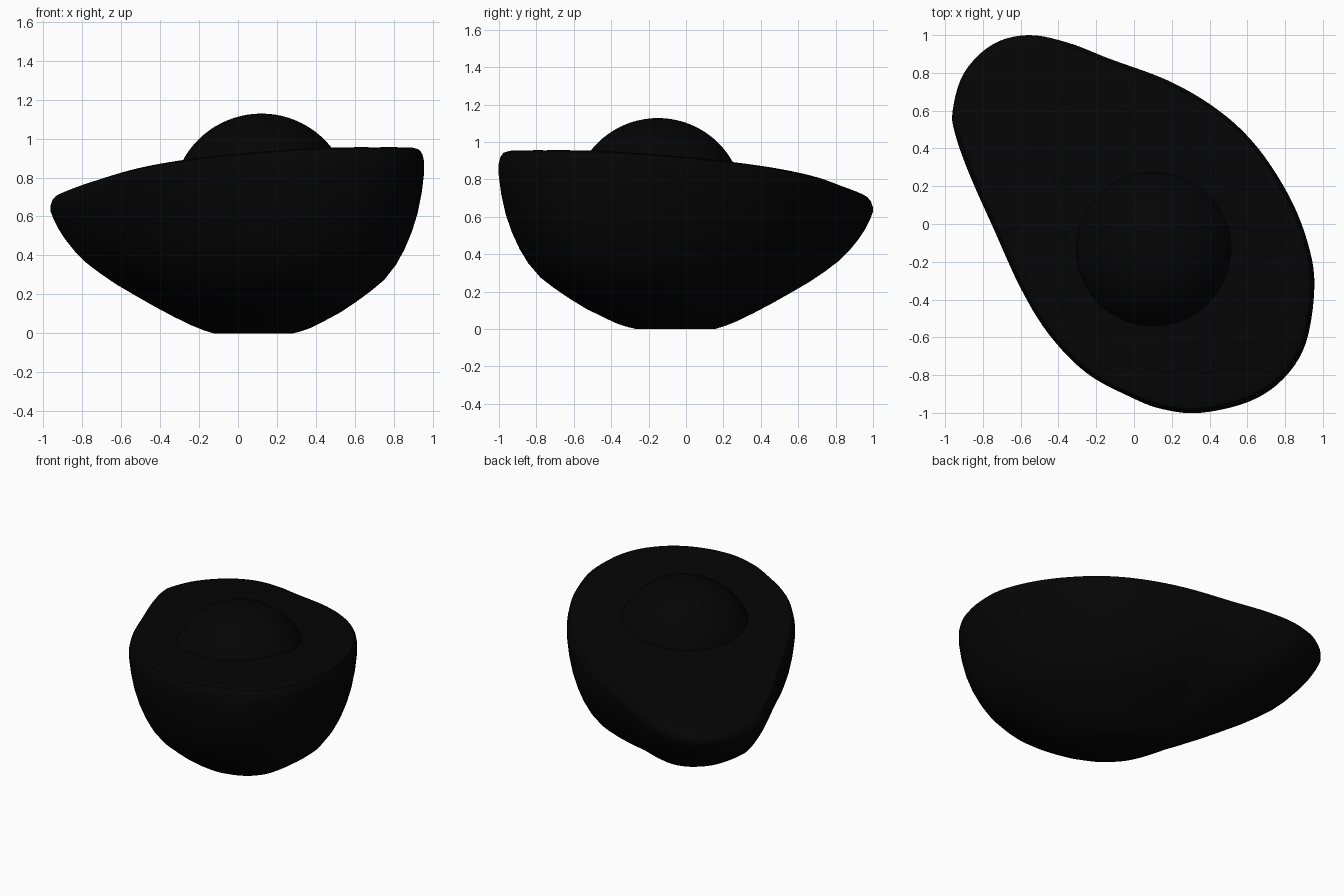
import bpy
import bmesh
from mathutils import Vector, noise

cube = bpy.data.objects.get("Cube")
if cube:
    bpy.data.objects.remove(cube, do_unlink=True)


def make_material(name, colour):
    mat = bpy.data.materials.new(name)
    mat.use_nodes = True
    mat.diffuse_color = colour
    shader = mat.node_tree.nodes["Principled BSDF"]
    shader.inputs["Base Color"].default_value = colour
    shader.inputs["Roughness"].default_value = 0.9
    return mat


near_black = make_material("near black", (0.0014, 0.0014, 0.0014, 1))


def add_object(name, bm):
    """Turn a bmesh into a smooth-shaded object."""
    mesh = bpy.data.meshes.new(name)
    bm.to_mesh(mesh)
    bm.free()
    mesh.materials.append(near_black)
    obj = bpy.data.objects.new(name, mesh)
    bpy.context.collection.objects.link(obj)
    bpy.ops.object.select_all(action="DESELECT")
    obj.select_set(True)
    bpy.context.view_layer.objects.active = obj
    bpy.ops.object.shade_smooth_by_angle()


def smooth_loop(points, steps):
    """Closed Catmull-Rom curve through the given points."""
    result = []
    count = len(points)
    for i in range(count):
        a, b, c, d = (points[(i + k) % count] for k in (-1, 0, 1, 2))
        for step in range(steps):
            t = step / steps
            result.append(b + (c - a) * t / 2
                          + (a - 2.5 * b + 2 * c - d / 2) * t * t
                          + (1.5 * (b - c) + (d - a) / 2) * t ** 3)
    return result


def cut_height(point):
    """Height of the cut face, which slopes down to the narrow end."""
    along = (point.x - point.y) / 2 ** 0.5
    return min(0.855 + 0.12 * along - 0.02 * along ** 2, 0.955)


# Pear-shaped outline of the half fruit, seen from above
outline = [Vector(p) for p in (
    (-.96, .6), (-.9, .8), (-.75, .95), (-.56, 1), (-.35, .96), (-.13, .875),
    (.19, .755), (.45, .6), (.65, .41), (.82, .15), (.92, -.1), (.955, -.33),
    (.91, -.63), (.79, -.82), (.61, -.94), (.35, -1), (.15, -.98), (-.01, -.92),
    (-.25, -.79), (-.45, -.585), (-.6, -.34), (-.75, -.01), (-.87, .26), (-.945, .47))]
loop = smooth_loop(outline, 5)
centre = Vector((0.1, -0.07))
narrow_way = Vector((-1, 1)).normalized()

# Skin section from base to rim: outline scale, then the share of the height
# at the wide end and at the narrow end
skin_section = [
    (.21, 0, 0), (.26, .012, .02), (.32, .032, .052), (.4, .07, .105),
    (.5, .12, .18), (.59, .175, .255), (.68, .235, .335), (.76, .295, .42),
    (.83, .375, .505), (.88, .455, .585), (.925, .55, .675), (.96, .65, .76),
    (.985, .76, .84), (1, .87, .9), (1, .93, .93), (.99, .97, .97),
    (.975, .992, .992), (.95, 1, 1)]

# Skin with a rounded rim, open in the middle of the cut face
bm = bmesh.new()
rings = []
for scale, wide, narrow in skin_section:
    ring = []
    for point in loop:
        p = centre + (point - centre) * scale
        blend = max(0, (point - centre).normalized().dot(narrow_way)) ** 2
        share = wide + (narrow - wide) * blend
        ring.append(bm.verts.new((p.x, p.y, cut_height(p) * share)))
    rings.append(ring)

# Cut face runs from the rim in to a circle just under the stone's edge
stone_centre = Vector((0.12, -0.15, 0.67))
stone_radius = 0.458
steps = 14
for step in range(1, steps + 1):
    ring = []
    for point in loop:
        rim = centre + (point - centre) * 0.95
        edge = stone_centre.xy + (rim - stone_centre.xy).normalized() * 0.35
        p = rim.lerp(edge, step / steps)
        bump = 0.008 * noise.noise(Vector((p.x, p.y, 0)) * 9)
        ring.append(bm.verts.new((p.x, p.y, cut_height(p) + bump)))
    rings.append(ring)

for low, high in zip(rings, rings[1:]):
    for i in range(len(loop)):
        j = (i + 1) % len(loop)
        bm.faces.new((low[i], low[j], high[j], high[i]))
bm.faces.new(rings[0])
bmesh.ops.recalc_face_normals(bm, faces=bm.faces)
add_object("fruit_half", bm)

# Domed top of the round stone, cut off below the flesh
bm = bmesh.new()
bmesh.ops.create_uvsphere(bm, u_segments=64, v_segments=40, radius=stone_radius)
bmesh.ops.translate(bm, verts=bm.verts, vec=stone_centre)
bmesh.ops.bisect_plane(bm, geom=bm.verts[:] + bm.edges[:] + bm.faces[:],
                       plane_co=(0, 0, 0.79), plane_no=(0, 0, 1), clear_inner=True)
add_object("fruit_stone", bm)
